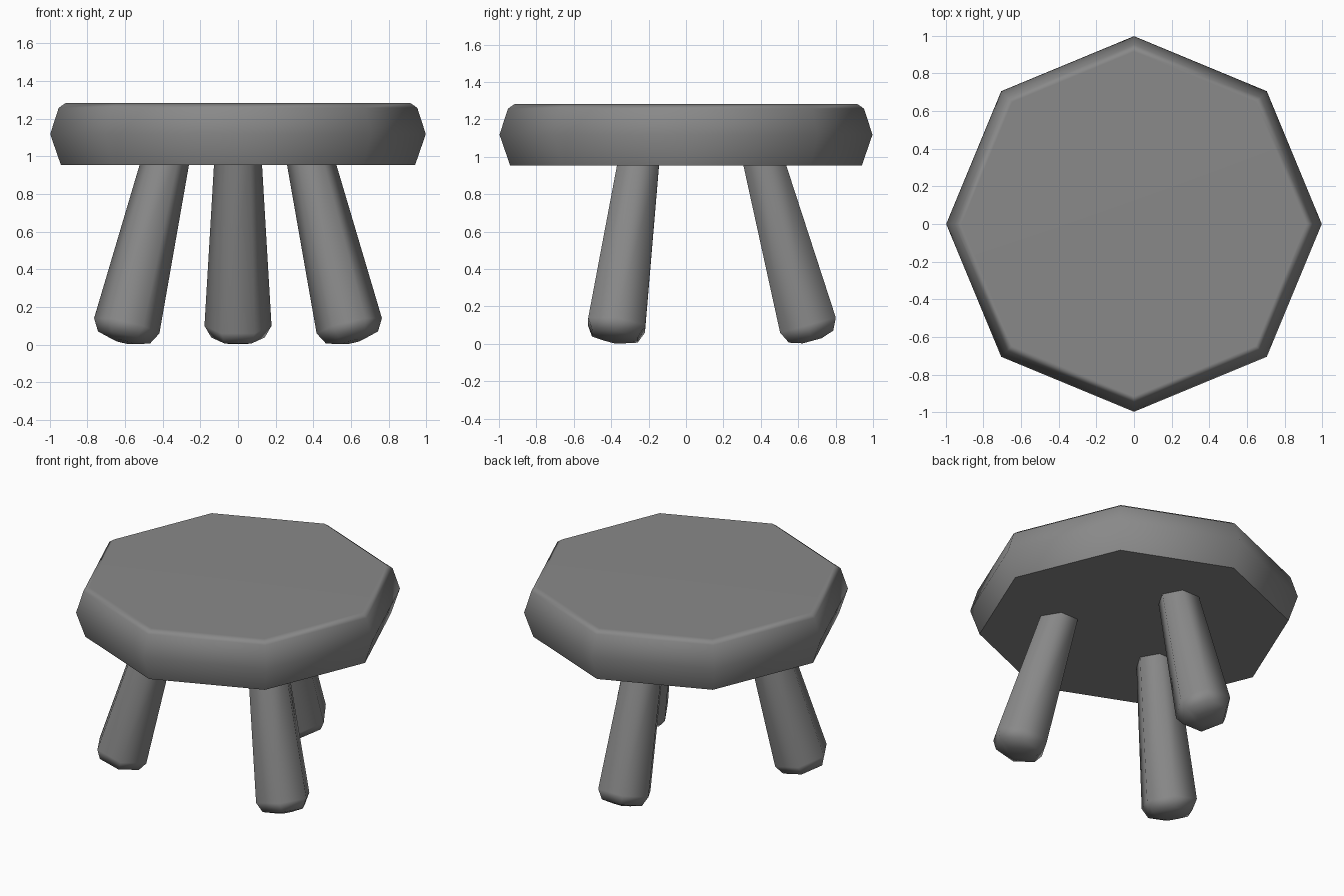
import bpy, bmesh
from math import radians, sin, cos, tau
from mathutils import Matrix

if "Cube" in bpy.data.objects:
    bpy.data.objects.remove(bpy.data.objects["Cube"])

# Dark grey finish shared by all parts
grey = bpy.data.materials.new("dark_grey")
grey.diffuse_color = (0.25, 0.25, 0.25, 1)
grey.use_nodes = True
grey.node_tree.nodes["Principled BSDF"].inputs["Base Color"].default_value = grey.diffuse_color


def lathe(name, profile, sides, matrix=Matrix()):
    """Stack of polygon rings from (radius, height) pairs, capped at both ends."""
    bm = bmesh.new()
    rings = [[bm.verts.new((r * cos(tau * i / sides), r * sin(tau * i / sides), z))
              for i in range(sides)] for r, z in profile]
    for low, high in zip(rings, rings[1:]):
        for i in range(sides):
            j = (i + 1) % sides
            bm.faces.new((low[i], low[j], high[j], high[i]))
    bm.faces.new(rings[0][::-1])
    bm.faces.new(rings[-1])
    bm.transform(matrix)
    bm.normal_update()
    mesh = bpy.data.meshes.new(name)
    bm.to_mesh(mesh)
    bm.free()
    mesh.materials.append(grey)
    obj = bpy.data.objects.new(name, mesh)
    bpy.context.collection.objects.link(obj)
    bpy.ops.object.select_all(action='DESELECT')
    obj.select_set(True)
    bpy.context.view_layer.objects.active = obj
    bpy.ops.object.shade_smooth_by_angle(angle=radians(66))
    weighted = obj.modifiers.new("Weighted normals", 'WEIGHTED_NORMAL')
    weighted.keep_sharp = True
    return obj


# Octagonal seat with a bulging rim and softened top edge
lathe("seat", [(0.94, 0.953), (0.997, 1.118), (0.952, 1.257), (0.915, 1.283)], 8)

# Three splayed hexagonal legs, thicker and rounded at the foot
leg_profile = [(0.06, -0.087), (0.142, -0.064), (0.178, 0.0), (0.125, 0.93)]
splay = Matrix.Translation((0, 0.682, 0.1)) @ Matrix.Rotation(radians(15.2), 4, 'X')
hub = Matrix.Translation((0, -0.03, 0))
for name, angle in (("back_leg", 0), ("left_leg", 120), ("right_leg", 240)):
    lathe(name, leg_profile, 6, hub @ Matrix.Rotation(radians(angle), 4, 'Z') @ splay)
